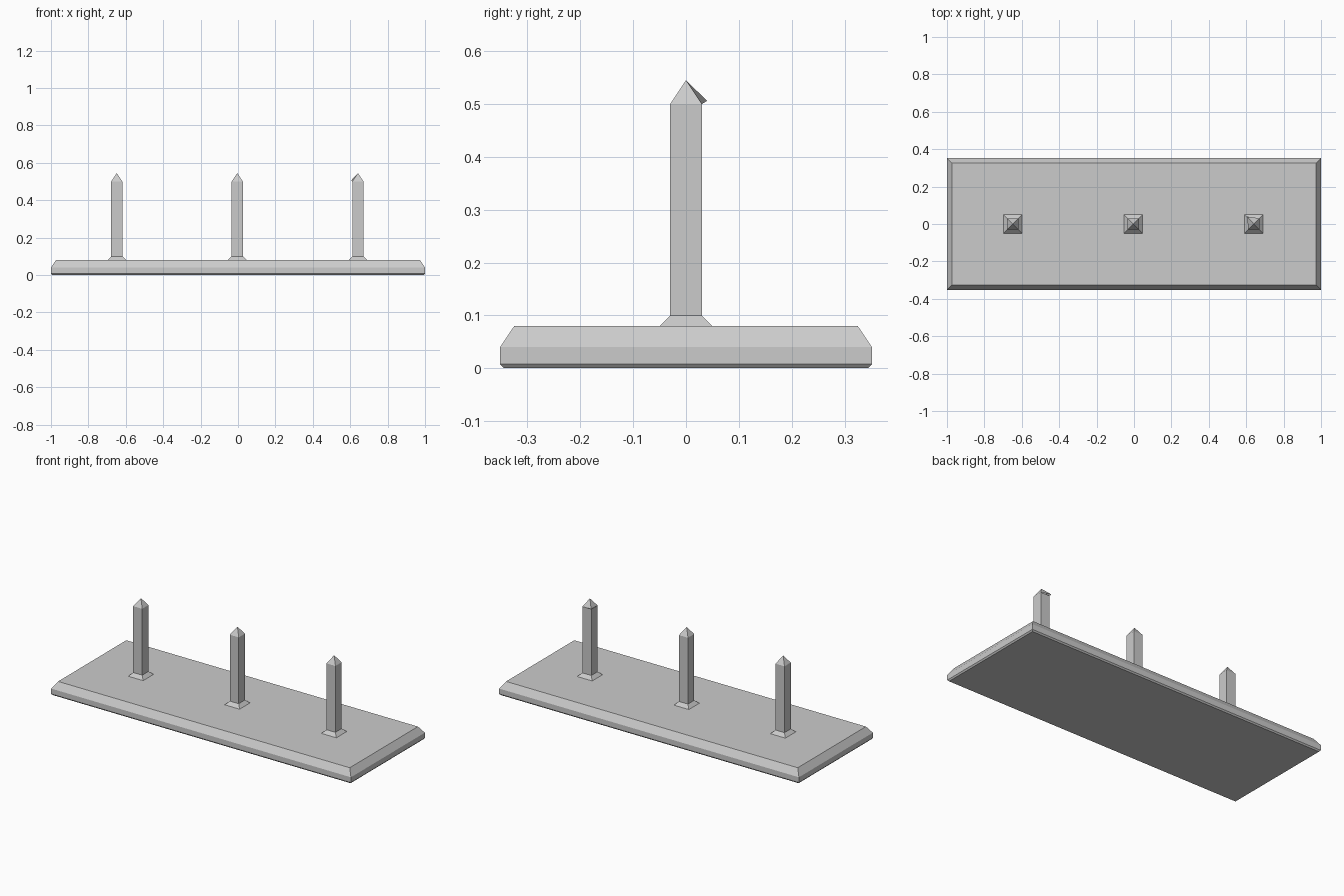
import bpy

if "Cube" in bpy.data.objects:
    bpy.data.objects.remove(bpy.data.objects["Cube"])


def stack(name, rings, apex=None, cap_bottom=True, cap_top=True, moved=None):
    """Loft rectangular rings (cx, half_x, half_y, z); optional apex and moved corner."""
    verts, faces = [], []
    for cx, hx, hy, z in rings:
        verts += [(cx - hx, -hy, z), (cx + hx, -hy, z), (cx + hx, hy, z), (cx - hx, hy, z)]
    for r in range(len(rings) - 1):
        for i in range(4):
            a, b = r * 4 + i, r * 4 + (i + 1) % 4
            faces.append((a, b, b + 4, a + 4))
    if cap_bottom:
        faces.append((3, 2, 1, 0))
    t = len(verts) - 4
    if apex:
        verts.append(apex)
        faces += [(t + i, t + (i + 1) % 4, t + 4) for i in range(4)]
    elif cap_top:
        faces.append((t, t + 1, t + 2, t + 3))
    if moved:
        verts[t + 3] = moved
    mesh = bpy.data.meshes.new(name)
    mesh.from_pydata(verts, [], faces)
    mesh.update()
    obj = bpy.data.objects.new(name, mesh)
    bpy.context.collection.objects.link(obj)
    return obj


# Bevelled base slab
stack("base", [(0, 0.993, 0.345, 0), (0, 1.0, 0.352, 0.008),
               (0, 1.0, 0.352, 0.04), (0, 0.973, 0.325, 0.08)])

# Three square pegs with flared feet and pointed tips
for side, x in (("left", -0.648), ("middle", -0.004), ("right", 0.641)):
    stack(side + "_peg", [(x, 0.05, 0.05, 0.08), (x, 0.03, 0.03, 0.10), (x, 0.03, 0.03, 0.50)],
          cap_bottom=False, cap_top=False)
    # The right tip has one rear corner bent outward
    bent = (x - 0.036, 0.04, 0.506) if side == "right" else None
    stack(side + "_tip", [(x, 0.03, 0.03, 0.50)], apex=(x, 0, 0.545),
          cap_bottom=False, moved=bent)
